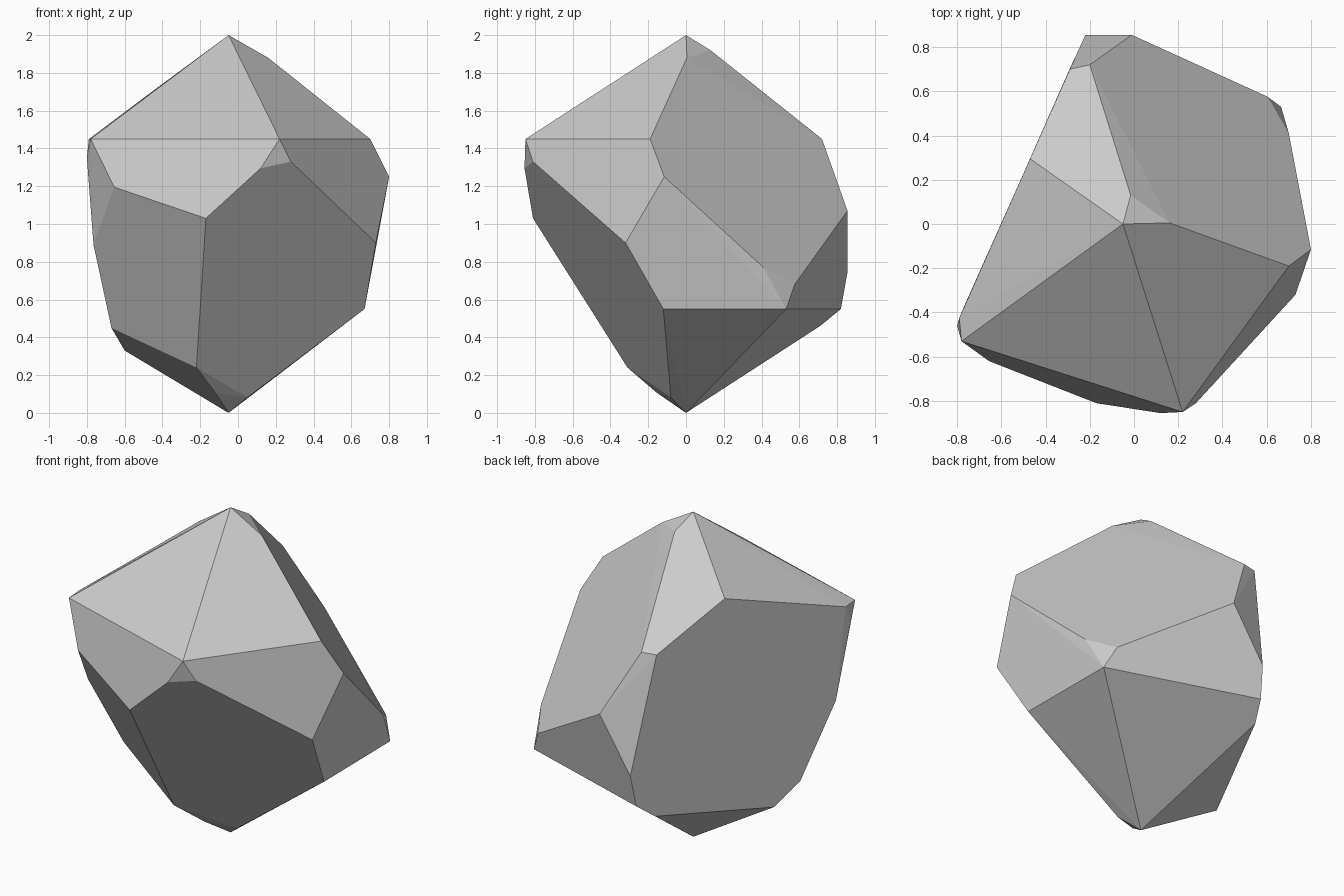
import bpy, bmesh, math

# Corner points of the faceted stone, by zone
crown = [(-.05, 0, 2), (-.015, .13, 1.92), (.16, .005, 1.88), (-.47, .295, 1.69)]
shoulder = [(-.78, -.53, 1.45), (-.79, -.425, 1.45), (.22, -.85, 1.45),
            (.70, -.19, 1.45), (-.20, .72, 1.45), (-.29, .70, 1.45)]
front = [(-.80, -.46, 1.35), (.28, -.81, 1.33), (.12, -.855, 1.295),
         (-.17, -.81, 1.03), (-.655, -.62, 1.195), (-.765, -.365, .89)]
right = [(.80, -.115, 1.25), (.73, -.32, .90), (.67, -.12, .55),
         (.70, .41, .77), (.605, .575, .68), (.665, .53, .55)]
back = [(-.01, .855, 1.07), (-.22, .855, .745), (-.235, .82, .55), (-.287, .71, .46)]
base = [(-.67, -.155, .45), (-.60, .002, .33), (-.22, -.31, .24),
        (-.12, -.155, .107), (.05, -.08, .082), (-.05, 0, 0)]

# Wrap the corners in a convex hull and merge nearly flat facets
bm = bmesh.new()
for co in crown + shoulder + front + right + back + base:
    bm.verts.new(co)
bmesh.ops.convex_hull(bm, input=bm.verts[:])
bmesh.ops.dissolve_limit(bm, angle_limit=math.radians(3),
                         verts=bm.verts[:], edges=bm.edges[:])
bmesh.ops.recalc_face_normals(bm, faces=bm.faces[:])

mesh = bpy.data.meshes.new("faceted_rock")
bm.to_mesh(mesh)
bm.free()
rock = bpy.data.objects.new("faceted_rock", mesh)
bpy.context.collection.objects.link(rock)
